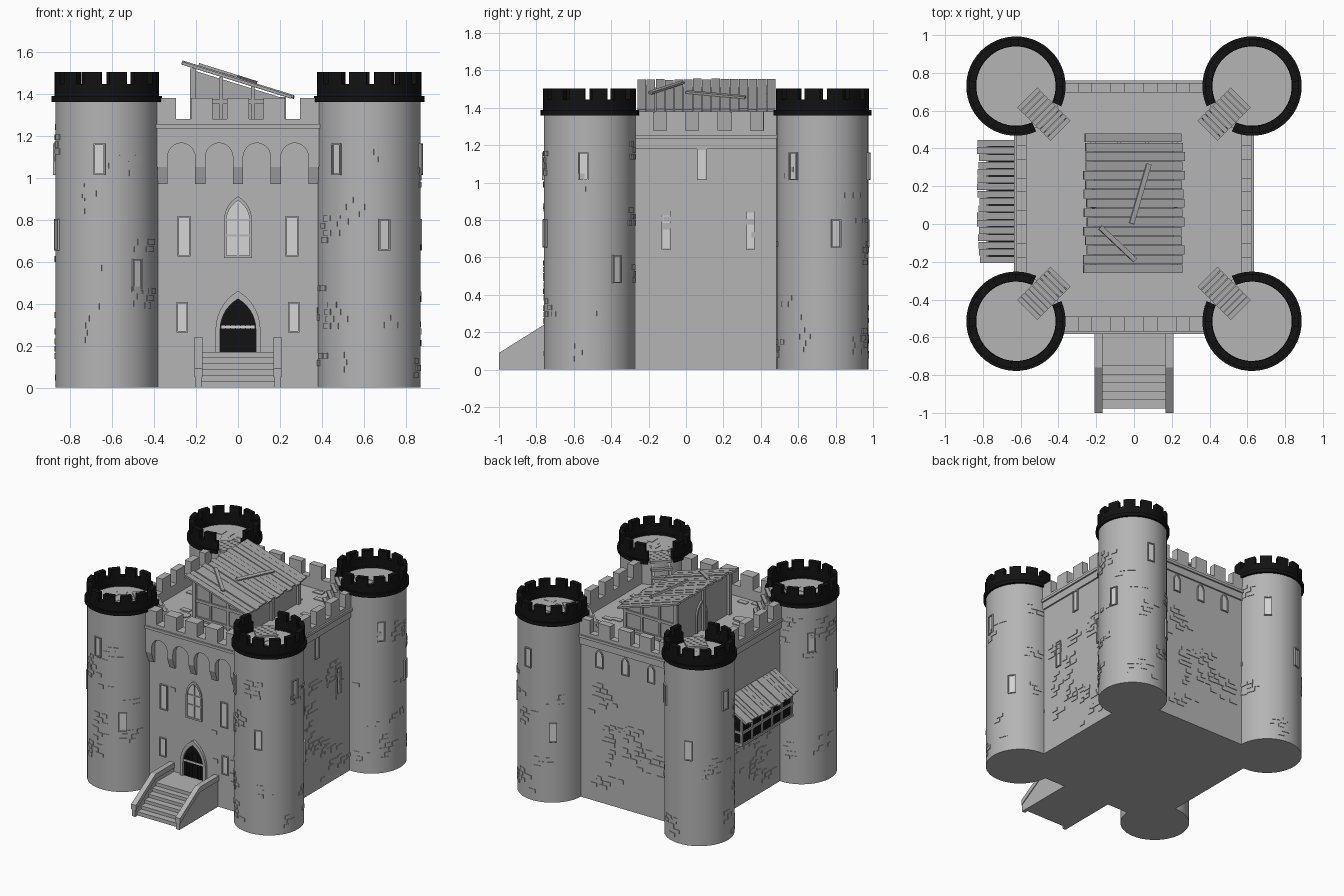
import bpy, bmesh, math, random
from mathutils import Matrix, Vector

random.seed(4)
if "Cube" in bpy.data.objects:
    bpy.data.objects.remove(bpy.data.objects["Cube"])


def material(name, v):
    m = bpy.data.materials.new(name)
    m.use_nodes = True
    m.diffuse_color = (v, v, v, 1)
    m.node_tree.nodes["Principled BSDF"].inputs["Base Color"].default_value = (v, v, v, 1)
    return m


STONE = material("grey stone", 0.46)
WOOD = material("weathered wood", 0.4)
PALE = material("pale window", 0.66)
BLACK = material("black iron", 0.006)
UNIT = Matrix.Identity(4)


def finish(name, bm, mat, smooth=False):
    bmesh.ops.recalc_face_normals(bm, faces=bm.faces)
    me = bpy.data.meshes.new(name)
    bm.to_mesh(me)
    bm.free()
    ob = bpy.data.objects.new(name, me)
    bpy.context.collection.objects.link(ob)
    me.materials.append(mat)
    if smooth:
        bpy.ops.object.select_all(action='DESELECT')
        ob.select_set(True)
        bpy.context.view_layer.objects.active = ob
        bpy.ops.object.shade_smooth_by_angle(angle=math.radians(30))
    return ob


def box(bm, x0, x1, y0, y1, z0, z1, M=UNIT):
    centre = Vector(((x0 + x1) / 2, (y0 + y1) / 2, (z0 + z1) / 2))
    size = Matrix.Diagonal((x1 - x0, y1 - y0, z1 - z0, 1))
    bmesh.ops.create_cube(bm, size=1, matrix=M @ Matrix.Translation(centre) @ size)


def prism(bm, outline, y0, y1, M=UNIT):
    """Extrude an x-z outline along local y."""
    a, b = [[bm.verts.new(M @ Vector((x, y, z))) for x, z in outline] for y in (y0, y1)]
    bm.faces.new(a)
    bm.faces.new(b)
    for i in range(len(a)):
        bm.faces.new((a[i - 1], a[i], b[i], b[i - 1]))


def ring(bm, outer, inner, y0, y1, M=UNIT):
    """Frame between two outlines with equal point counts."""
    loops = [[bm.verts.new(M @ Vector((x, y, z))) for x, z in o]
             for o, y in ((outer, y1), (outer, y0), (inner, y0), (inner, y1))]
    for a, b in zip(loops, loops[1:]):
        for i in range(len(a)):
            bm.faces.new((a[i - 1], a[i], b[i], b[i - 1]))


def arc(bm, r0, r1, z0, z1, a0, a1, n, M=UNIT):
    """Curved block around local z."""
    rows = []
    for i in range(n + 1):
        a = a0 + (a1 - a0) * i / n
        rows.append([bm.verts.new(M @ Vector((r * math.cos(a), r * math.sin(a), z)))
                     for r, z in ((r0, z0), (r1, z0), (r1, z1), (r0, z1))])
    for p, q in zip(rows, rows[1:]):
        for k in range(4):
            bm.faces.new((p[k - 1], p[k], q[k], q[k - 1]))
    bm.faces.new(rows[0])
    bm.faces.new(rows[-1])


def outline(x, z, w, spring, pointed, t=0, sill=True):
    """Rectangular or pointed opening, grown by t."""
    h, bottom = w / 2 + t, z - (t if sill else 0)
    top = z + spring
    pts = [(x - h, bottom), (x + h, bottom)]
    if not pointed:
        return pts + [(x + h, top + t), (x - h, top + t)]
    curve = [(2 * h * math.cos(a) - h, top + 2 * h * math.sin(a))
             for a in (math.radians(60 * i / 7) for i in range(8))]
    return pts + [(x + cx, cz) for cx, cz in curve] + [(x - cx, cz) for cx, cz in curve[-2::-1]]


def frame(x, y, quarter):
    return Matrix.Translation((x, y, 0)) @ Matrix.Rotation(quarter * math.pi / 2, 4, 'Z')


# wall frames: local x runs along the wall, local -y points outwards
front, left, back, right = [frame(x, y, i) for i, (x, y) in
                            enumerate(((0, -.53), (.61, .12), (0, .735), (-.61, .12)))]
towers = [frame(x, y, i) for i, (x, y) in
          enumerate(((-.625, -.515), (.625, -.515), (.625, .73), (-.625, .73)))]

# main keep
bm = bmesh.new()
box(bm, -.61, .61, -.53, .735, 0, 1.2)
finish("keep_body", bm, STONE)

# battlements with sloped-off notches, and ledges below them
bm = bmesh.new()
for M, half, out in ((front, .4, .04), (left, .4, .012), (back, .4, .012), (right, .4, .012)):
    pts = [(half, 1.18), (-half, 1.18), (-half, 1.38)]
    for c in (-.26, -.087, .087, .26):
        pts += [(c - .035, 1.38), (c - .035, 1.28), (c + .035, 1.28), (c + .035, 1.38)]
    prism(bm, pts + [(half, 1.38)], -out, .04, M)
    box(bm, -half, half, -out - .012, 0, 1.235, 1.255, M)
finish("battlements", bm, STONE)

# arcade over the front, resting on tapered corbels
bm = bmesh.new()
pts = [(.4, 1.25), (-.4, 1.25), (-.4, 1.05)]
for c in (-.27, -.09, .09, .27):
    pts += [(c - .066, 1.05)]
    pts += [(c - .066 * math.cos(a), 1.095 + .07 * math.sin(a))
            for a in (math.pi * i / 12 for i in range(13))]
    pts += [(c + .066, 1.05)]
prism(bm, pts + [(.4, 1.05)], -.04, .01, front)
turn = Matrix.Rotation(-math.pi / 2, 4, 'Z')
for c in (-.36, -.18, 0, .18, .36):
    prism(bm, [(0, .97), (0, 1.05), (.04, 1.05), (.012, .97)], c - .024, c + .024, front @ turn)
finish("front_arcade", bm, STONE)

# tower bodies
bm = bmesh.new()
for M in towers:
    bmesh.ops.create_cone(bm, cap_ends=True, segments=48, radius1=.245, radius2=.245, depth=1.37,
                          matrix=M @ Matrix.Translation((0, 0, .685)))
finish("tower_bodies", bm, STONE, True)

# tower crowns, open towards the keep roof
crowns, steps = bmesh.new(), bmesh.new()
gap = math.radians(21)
pitch = (2 * math.pi - 2 * gap) / 11
for M in towers:
    T = M @ Matrix.Rotation(math.pi / 4, 4, 'Z')
    arc(crowns, .21, .263, 1.36, 1.388, gap, 2 * math.pi - gap, 44, T)
    arc(crowns, .212, .249, 1.37, 1.445, gap, 2 * math.pi - gap, 44, T)
    for i in range(11):
        a = gap + pitch * (i + .5)
        arc(crowns, .212, .249, 1.44, 1.503, a - pitch * .34, a + pitch * .34, 4, T)
    for i in range(9):
        r, z = .085 + .028 * i, min(1.385, 1.385 - .05 * (i - 5))
        box(steps, r, r + .025, -.075, .075, z - .018, z, T)
    for s in (-.06, .06):
        prism(steps, [(.24, 1.36), (.33, 1.2), (.24, 1.2)], s - .008, s + .008, T)
finish("tower_crowns", crowns, BLACK, True)
finish("roof_steps", steps, WOOD)

# windows: pale pane and raised stone frame
panes, frames = bmesh.new(), bmesh.new()


def window(M, x, z, w, spring, pointed=False, y=0, t=.007):
    inner = outline(x, z, w, spring, pointed)
    prism(panes, inner, y - .002, y + .02, M)
    ring(frames, outline(x, z, w, spring, pointed, t), inner, y - .01, y + .02, M)


for s in (-1, 1):
    window(front, s * .265, .27, .04, .13)
    window(front, s * .257, .63, .048, .18)
    window(left, s * .225, .65, .036, .19)
    window(back, s * .22, 1.04, .05, .08, True)
window(left, -.035, 1.02, .04, .155)
window(back, 0, 1.04, .05, .08, True)
window(front, 0, .63, .11, .165, True, t=.012)
box(frames, -.005, .005, -.008, 0, .63, .88, front)
for z in (.72, .795):
    box(frames, -.055, .055, -.008, 0, z, z + .008, front)
for M in towers:
    for deg, z in ((-8, 1.02), (36, .47), (-73, .66), (-129, 1.02), (130, .66)):
        window(M @ Matrix.Rotation(math.radians(deg), 4, 'Z'), 0, z, .042, .135, y=-.244)
finish("window_panes", panes, PALE)

# front door with boards and strap
door = outline(0, .17, .17, .105, True)
ring(frames, outline(0, .17, .17, .105, True, .022, False), door, -.02, .02, front)
finish("window_and_door_frames", frames, STONE)
bm = bmesh.new()
prism(bm, door, -.004, .02, front)
for i in range(-3, 4):
    box(bm, i * .024 - .01, i * .024 + .01, -.009, 0, .17, .37 - abs(i) * .014, front)
finish("door", bm, BLACK)
bm = bmesh.new()
box(bm, -.082, .082, -.013, 0, .282, .295, front)
finish("door_strap", bm, PALE)

# entrance stair with sloped side walls
bm = bmesh.new()
box(bm, -.18, .18, -.75, -.53, 0, .17)
for i in range(5):
    box(bm, -.18, .18, -.79 - .045 * i, -.7, 0, .142 - .028 * i)
    box(bm, -.178, .178, -.796 - .045 * i, -.74, .13 - .028 * i, .144 - .028 * i)
side = [(-.53, 0), (-.53, .2), (-.76, .2), (-1, .06), (-1, 0)]
rail = [(-.53, .2), (-.53, .24), (-.76, .24), (-1, .09), (-1, .05), (-.76, .2)]
for s in (-1, 1):
    for pts, w in ((side, .014), (rail, .02)):
        prism(bm, pts, -s * .188 - w, -s * .188 + w, Matrix.Rotation(math.pi / 2, 4, 'Z'))
finish("entrance_stair", bm, STONE)

# rooftop hut
bm = bmesh.new()
prism(bm, [(-.21, 1.2), (.21, 1.2), (.21, 1.38), (-.21, 1.51)], -.21, .43)
for y in (-.215, .1, .425):
    for x, z in ((-.215, 1.52), (.215, 1.385)):
        box(bm, x - .014, x + .014, y - .014, y + .014, 1.2, z)
for y in (-.22, .435):
    box(bm, -.21, .21, y - .006, y + .006, 1.35, 1.372)
    box(bm, -.21, .21, y - .006, y + .006, 1.22, 1.24)
    for x in (-.08, .07):
        box(bm, x - .009, x + .009, y - .005, y + .005, 1.2, 1.455 - x * .3)
hut_door = frame(-.21, .12, 3)
ring(bm, outline(0, 1.2, .1, .12, True, .015), outline(0, 1.2, .1, .12, True), -.012, .01, hut_door)
finish("hut_walls", bm, WOOD)

# hut roof boards, with two loose ones on top
bm = bmesh.new()
tilt = Matrix.Translation((0, .11, 1.465)) @ Matrix.Rotation(math.radians(17.3), 4, 'Y')
for i in range(15):
    y, dz = -.37 + i * .0495, random.uniform(-.004, .004)
    box(bm, -.27 + random.uniform(-.012, .012), .27 + random.uniform(-.012, .012),
        y, y + .046, dz - .007, dz + .007, tilt)
for x, y, deg, half in ((.03, .05, 73, .165), (-.095, -.215, -42, .13)):
    M = tilt @ Matrix.Translation((x, y, .016)) @ Matrix.Rotation(math.radians(deg), 4, 'Z')
    box(bm, -half, half, -.013, .013, -.006, .006, M)
finish("hut_roof_boards", bm, WOOD)

# side gallery: dark box, timber rails and posts, board roof
bm = bmesh.new()
box(bm, -.3, .3, -.16, 0, .58, .79, right)
finish("gallery_box", bm, BLACK)
bm = bmesh.new()
for z in (.575, .665):
    box(bm, -.31, .31, -.17, 0, z, z + .018, right)
for i in range(6):
    x = -.3 + .12 * i
    box(bm, x - .009, x + .009, -.168, -.15, .575, .79, right)
slope = right @ Matrix.Translation((0, -.105, .825)) @ Matrix.Rotation(math.radians(30), 4, 'X')
for i in range(17):
    x = -.325 + .0385 * i
    box(bm, x, x + .035, -.118 + random.uniform(-.014, .01), .12, -.006, .006 + random.uniform(0, .006), slope)
finish("gallery_timbers", bm, WOOD)


# scattered raised bricks
def cluster(u, v, rows):
    for r in range(rows):
        for c in range(random.randint(1, 2)):
            w = random.uniform(.035, .065)
            yield u + c * .07 + (r % 2) * .03 + random.uniform(-.012, .012), v + r * .034, w


bm = bmesh.new()
for M in (front, left, back, right):
    for _ in range(22):
        for u, v, w in cluster(random.uniform(-.34, .24), random.uniform(.03, .85), random.randint(1, 4)):
            if M is front and (abs(u + w / 2) < .16 or abs(abs(u + w / 2) - .26) < .07):
                continue
            box(bm, u, u + w, -.005, .01, v, v + .028, M)
for M in towers:
    for _ in range(24):
        for u, v, w in cluster(random.uniform(0, 1.5), random.uniform(.03, 1.2), random.randint(1, 4)):
            arc(bm, .235, .249, v, v + .028, u / .245, (u + w) / .245, 3, M)
    for _ in range(12):
        u, v = random.uniform(-.14, .08), random.uniform(-.14, .1)
        box(bm, u, u + .07, v, v + .04, 1.36, 1.374, M)
for _ in range(75):
    u, v = random.uniform(-.55, .48), random.uniform(-.48, .64)
    if abs(u + .04) < .29 and -.28 < v < .45 or abs(u) > .35 and not -.25 < v < .42:
        continue
    box(bm, u, u + .075, v, v + .04, 1.19, 1.206)
finish("loose_bricks", bm, STONE)
